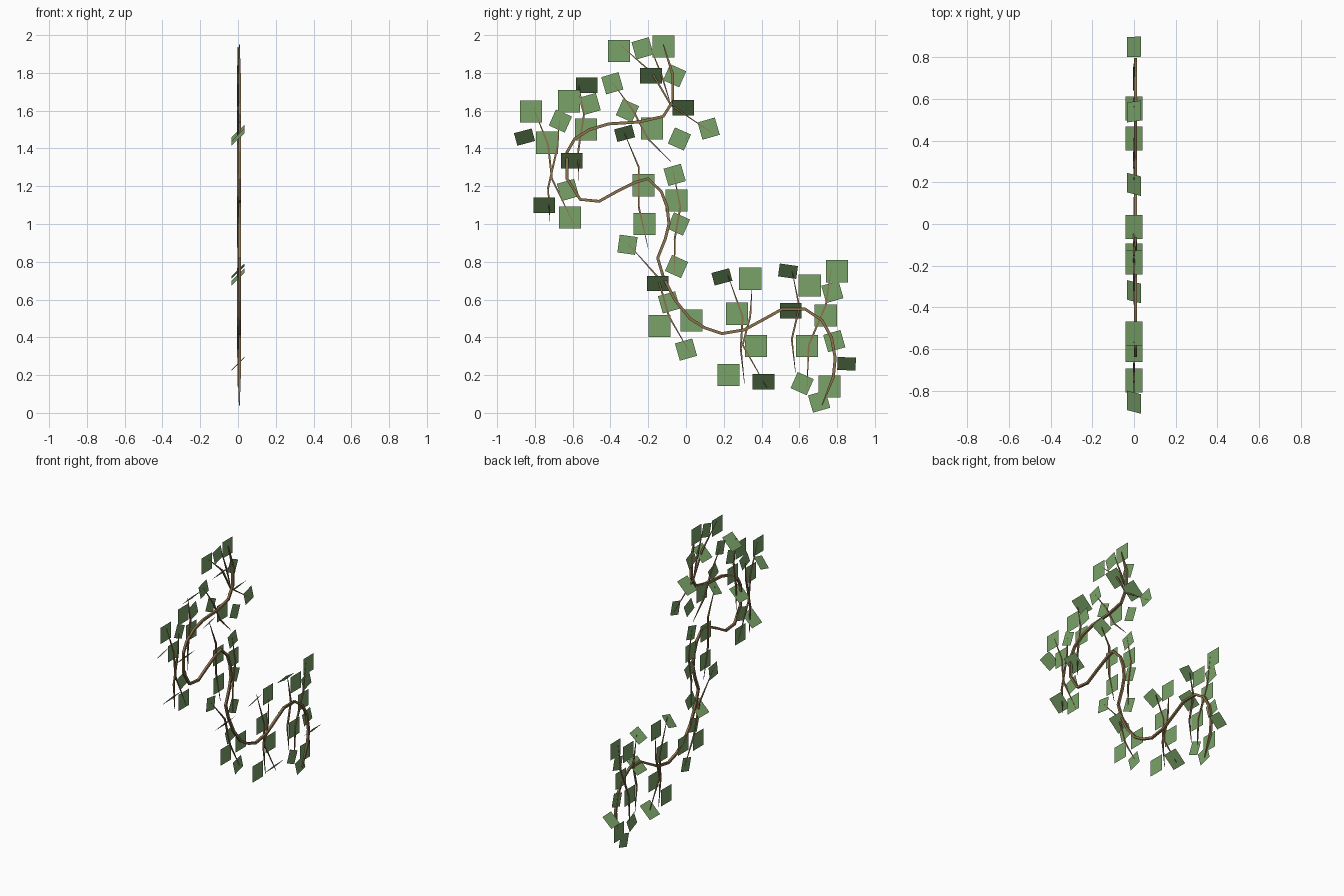
import bpy
import bmesh
from math import radians
from mathutils import Matrix, Vector

if "Cube" in bpy.data.objects:
    bpy.data.objects.remove(bpy.data.objects["Cube"], do_unlink=True)


def make_material(name, colour):
    material = bpy.data.materials.new(name)
    material.use_nodes = True
    material.diffuse_color = colour
    shader = material.node_tree.nodes["Principled BSDF"]
    shader.inputs["Base Color"].default_value = colour
    shader.inputs["Roughness"].default_value = 0.9
    return material


leaf_green = make_material("leaf green", (0.195, 0.37, 0.14, 1))
bark_brown = make_material("bark brown", (0.27, 0.17, 0.075, 1))


def make_stem(name, paths, radius, depth, end_taper):
    """Four-sided tubes through (y, z) points in hundredths, thin at the ends."""
    curve = bpy.data.curves.new(name, "CURVE")
    curve.dimensions = "3D"
    curve.bevel_depth = radius
    curve.bevel_resolution = 0
    curve.use_fill_caps = True
    for path in paths:
        spline = curve.splines.new("POLY")
        spline.use_smooth = False
        spline.points.add(len(path) - 1)
        for point, (y, z) in zip(spline.points, path):
            point.co = (depth, y / 100, z / 100, 1)
            point.tilt = radians(45)
        spline.points[0].radius = end_taper
        spline.points[-1].radius = end_taper
    curve.materials.append(bark_brown)
    stem = bpy.data.objects.new(name, curve)
    bpy.context.collection.objects.link(stem)
    # Turn the curve into plain mesh
    bpy.ops.object.select_all(action="DESELECT")
    stem.select_set(True)
    bpy.context.view_layer.objects.active = stem
    bpy.ops.object.convert(target="MESH")


def make_leaves(name, places, size, tilt=0):
    """Flat square leaves at (y, z, turn), tilted about their width."""
    mesh = bpy.data.meshes.new(name)
    bm = bmesh.new()
    upright = Matrix.Rotation(radians(90 + tilt), 4, "Y")
    for y, z, turn in places:
        position = Matrix.Translation(Vector((0, y / 100, z / 100)))
        spin = Matrix.Rotation(radians(turn), 4, "X")
        bmesh.ops.create_grid(bm, x_segments=1, y_segments=1, size=size / 2,
                              matrix=position @ spin @ upright)
    bm.to_mesh(mesh)
    bm.free()
    mesh.materials.append(leaf_green)
    leaves = bpy.data.objects.new(name, mesh)
    bpy.context.collection.objects.link(leaves)


# Main vine, from the top down
vine_path = [
    (-12, 195), (-7, 179), (-7, 165), (-12, 157), (-25, 154), (-41, 153),
    (-51, 150), (-59, 145), (-63, 138), (-63, 124), (-56, 113), (-46, 112),
    (-37, 117), (-27, 122), (-20, 124), (-13, 117), (-10, 109), (-9, 100),
    (-11, 92), (-15, 82), (-12, 72), (-6, 60), (2, 50), (10, 45), (19, 42),
    (31, 44), (42, 50), (51, 55), (63, 55), (72, 49), (77, 40), (79, 29),
    (78, 19), (72, 4),
]
make_stem("main_vine", [vine_path], radius=0.011, depth=0.007, end_taper=0.3)

# Side twigs crossing the vine
twig_paths = [
    [(-35, 195), (-18, 180), (-8, 163), (14, 148)],
    [(-19, 194), (-13, 179), (-8, 163)],
    [(-39, 175), (-28, 160), (-20, 145), (-8, 133)],
    [(-57, 175), (-54, 158), (-57, 139), (-57, 123)],
    [(-33, 149), (-25, 130), (-25, 109), (-20, 87)],
    [(-81, 162), (-73, 142), (-71, 124), (-59, 99)],
    [(-67, 155), (-68, 141), (-73, 119), (-72, 101)],
    [(-7, 129), (-3, 109), (-6, 92), (-6, 74)],
    [(-31, 90), (-15, 72), (-9, 51), (2, 32)],
    [(21, 76), (30, 51), (29, 34), (31, 15)],
    [(35, 67), (34, 51), (30, 36), (43, 13)],
    [(56, 76), (60, 56), (56, 39), (58, 21)],
    [(77, 77), (74, 57), (65, 36), (64, 12)],
]
make_stem("side_twigs", twig_paths, radius=0.007, depth=0, end_taper=0.2)

# Large upright leaves
large_places = [
    (-35.5, 191.5), (-12, 194), (-62, 165), (-82, 159.5), (-53, 150),
    (-73.5, 143), (-18, 150.5), (-22.5, 120.5), (-5, 112.5), (-22, 100),
    (-61.5, 103.5), (34, 71), (80, 75), (65.5, 67.5), (27, 52.5), (3, 49),
    (-14, 46), (37, 35.5), (74, 51.5), (64, 35.5), (22.5, 20), (76, 14),
]
make_leaves("large_leaves", [(y, z, 0) for y, z in large_places], size=0.117)

# Small leaves turned to either side
left_turned = [
    (-23, 193), (-39, 174.5), (-51, 163.5), (12, 150.5), (-6, 126),
    (-62.5, 118), (-9, 58.5), (0, 33.5), (77.5, 64), (78.5, 38), (70.5, 6),
]
right_turned = [
    (-6, 178.5), (-31, 160), (-66.5, 154.5), (-3.5, 145), (-4, 100),
    (-5, 77.5), (61.5, 15.5),
]
make_leaves("small_left_leaves", [(y, z, 16) for y, z in left_turned], size=0.095)
make_leaves("small_right_leaves", [(y, z, -24) for y, z in right_turned], size=0.093)
make_leaves("single_leaf", [(-31, 89, -8)], size=0.095)

# Leaves leaning out of the plane of the vine
leaning_places = [
    (-52.5, 173.5), (-18.5, 178.5), (-1.5, 161.5), (-60.5, 133.5), (-75, 110),
    (-15, 68.5), (55.5, 54), (41, 16.5),
]
make_leaves("leaning_leaves", [(y, z, 0) for y, z in leaning_places],
            size=0.115, tilt=45)
make_leaves("small_leaning_leaves",
            [(-85.5, 146, 15), (-32.5, 148, 15), (19, 72, 15),
             (54, 75, -8), (85, 26, -2)], size=0.097, tilt=45)
